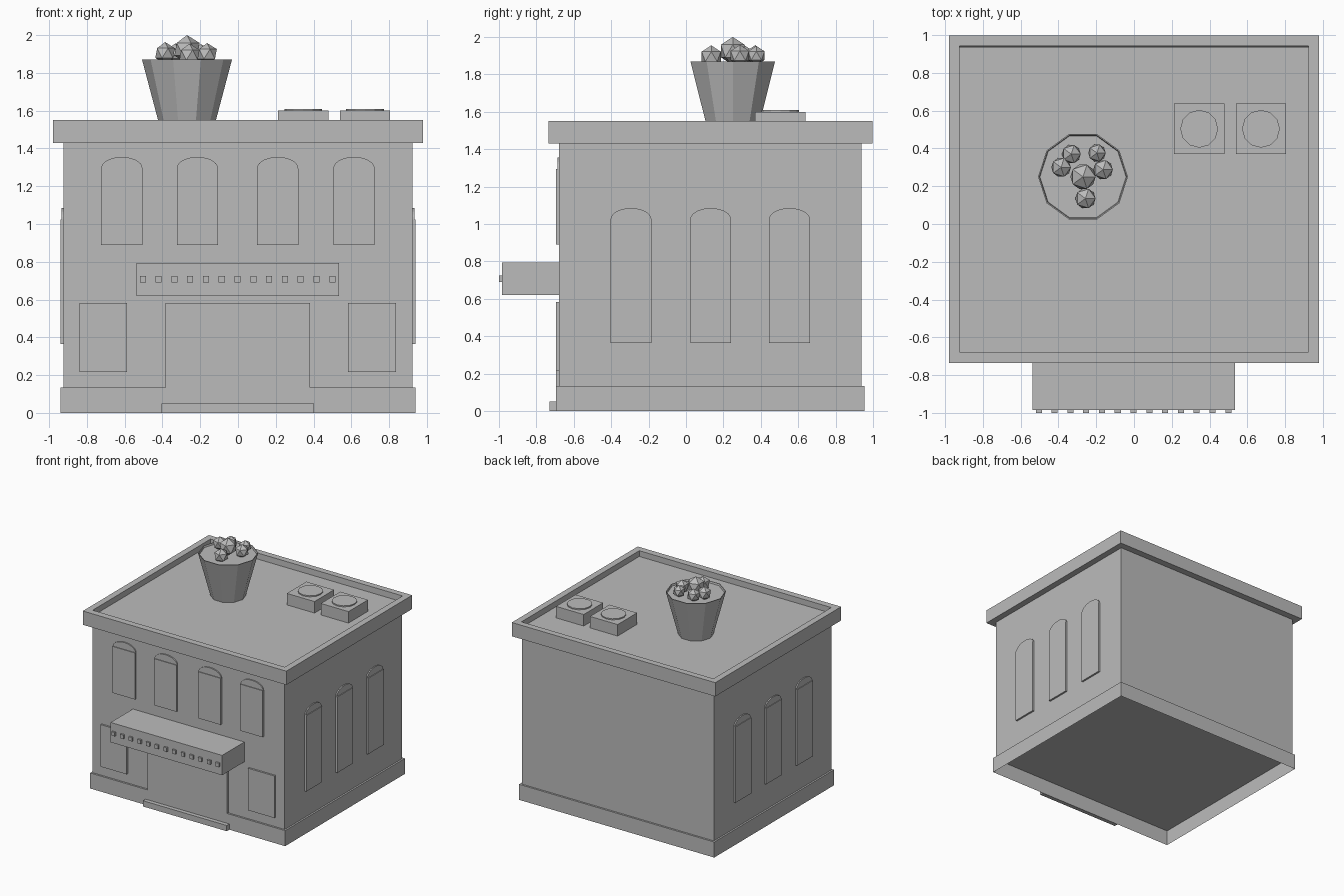
import bpy, bmesh, math
from mathutils import Matrix

if "Cube" in bpy.data.objects:
    bpy.data.objects.remove(bpy.data.objects["Cube"])

grey = bpy.data.materials.new("plain_grey")
grey.diffuse_color = (0.5, 0.5, 0.5, 1)
grey.use_nodes = True
grey.node_tree.nodes["Principled BSDF"].inputs["Base Color"].default_value = grey.diffuse_color


def finish(name, bm, fix=True):
    if fix:
        bmesh.ops.recalc_face_normals(bm, faces=bm.faces)
    me = bpy.data.meshes.new(name)
    bm.to_mesh(me)
    bm.free()
    me.materials.append(grey)
    ob = bpy.data.objects.new(name, me)
    bpy.context.collection.objects.link(ob)
    return ob


def loft(name, loops, cap_start=True, cap_end=True, closed=False):
    """Skin a series of equal-length point loops."""
    bm = bmesh.new()
    rings = [[bm.verts.new(p) for p in lp] for lp in loops]
    n = len(rings[0])
    pairs = list(zip(rings, rings[1:])) + ([(rings[-1], rings[0])] if closed else [])
    for a, b in pairs:
        for i in range(n):
            j = (i + 1) % n
            bm.faces.new((a[i], a[j], b[j], b[i]))
    if cap_start and not closed:
        bm.faces.new(rings[0])
    if cap_end and not closed:
        bm.faces.new(rings[-1])
    return finish(name, bm)


def rect(x0, x1, y0, y1, z):
    return [(x0, y0, z), (x1, y0, z), (x1, y1, z), (x0, y1, z)]


def box(name, x0, x1, y0, y1, z0, z1, bottom=True):
    return loft(name, [rect(x0, x1, y0, y1, z0), rect(x0, x1, y0, y1, z1)], cap_start=bottom)


def circle(cx, cy, r, z, n):
    return [(cx + r * math.cos(2 * math.pi * i / n),
             cy + r * math.sin(2 * math.pi * i / n), z) for i in range(n)]


def arched_window(name, u, wall, z0, z1, angle=0.0, hw=0.109, rise=0.06):
    """Rectangular pane with a shallower oval head, turned onto a wall."""
    arc = [(u + hw * math.cos(math.pi * i / 14), z1 + rise * math.sin(math.pi * i / 14))
           for i in range(15)]
    pane = [(u - hw, z0), (u + hw, z0), (u + hw, z1), (u - hw, z1)]
    for part, pts, d in (("pane", pane, 0.016), ("head", arc, 0.01)):
        ob = loft(f"{name}_{part}", [[(p, -wall, z) for p, z in pts],
                                     [(p, -wall - d, z) for p, z in pts]])
        ob.data.transform(Matrix.Rotation(angle, 4, 'Z'))


W, FRONT, BACK, ROOF = 0.925, -0.678, 0.938, 1.50

# Main block and open-bottomed plinth
box("main_block", -W, W, FRONT, BACK, 0.135, ROOF)
box("plinth", -0.94, 0.94, -0.694, 0.954, 0, 0.135, bottom=False)

# Cornice ring forming the parapet
loft("cornice", [rect(-0.98, 0.98, -0.735, 0.997, 1.43),
                 rect(-0.98, 0.98, -0.735, 0.997, 1.55),
                 rect(-W, W, FRONT, BACK + 0.005, 1.55),
                 rect(-W, W, FRONT, BACK, 1.43)], closed=True)

# Upper front windows
for i, x in enumerate((-0.615, -0.215, 0.21, 0.614)):
    arched_window(f"front_window_{i}", x, -FRONT, 0.89, 1.295)

# Side windows on both walls
for i, y in enumerate((-0.294, 0.132, 0.553)):
    arched_window(f"right_window_{i}", y, W, 0.365, 1.025, math.pi / 2)
    arched_window(f"left_window_{i}", -y, W, 0.365, 1.025, -math.pi / 2)

# Ground floor: door panel, poster panes and step
box("door_panel", -0.384, 0.382, -0.694, FRONT, 0.135, 0.583)
for name, x0, x1 in (("left_pane", -0.84, -0.587), ("right_pane", 0.582, 0.836)):
    box(name, x0, x1, -0.694, FRONT, 0.217, 0.583)
box("front_step", -0.404, 0.402, -0.73, -0.694, 0, 0.05)

# Canopy with a row of square bulbs
box("canopy", -0.538, 0.536, -0.984, FRONT, 0.62, 0.793)
for i in range(13):
    x = -0.504 + i * 0.0836
    box(f"canopy_bulb_{i}", x - 0.016, x + 0.016, -1.0, -0.984, 0.69, 0.724)

# Roof vents with fan discs
for i, x in enumerate((0.345, 0.672)):
    box(f"roof_vent_{i}", x - 0.133, x + 0.133, 0.37, 0.638, ROOF, 1.60)
    loft(f"vent_fan_{i}", [circle(x, 0.504, 0.1, 1.60, 12), circle(x, 0.504, 0.1, 1.61, 12)])

# Ten-sided tapered bucket with a slightly sunken top
BX, BY = -0.27, 0.25
loft("bucket", [circle(BX, BY, 0.14, ROOF, 10), circle(BX, BY, 0.238, 1.87, 10),
                circle(BX, BY, 0.232, 1.87, 10), circle(BX, BY, 0.228, 1.855, 10)])

# Popcorn kernels
kernels = ((BX, BY, 1.925, 0.075), (-0.386, 0.30, 1.905, 0.058), (-0.332, 0.37, 1.90, 0.056),
           (-0.196, 0.376, 1.90, 0.052), (-0.164, 0.288, 1.90, 0.058), (-0.257, 0.135, 1.895, 0.06))
for i, (x, y, z, r) in enumerate(kernels):
    bm = bmesh.new()
    bmesh.ops.create_icosphere(bm, subdivisions=1, radius=r, matrix=Matrix.Translation((x, y, z)))
    finish(f"popcorn_{i}", bm)
